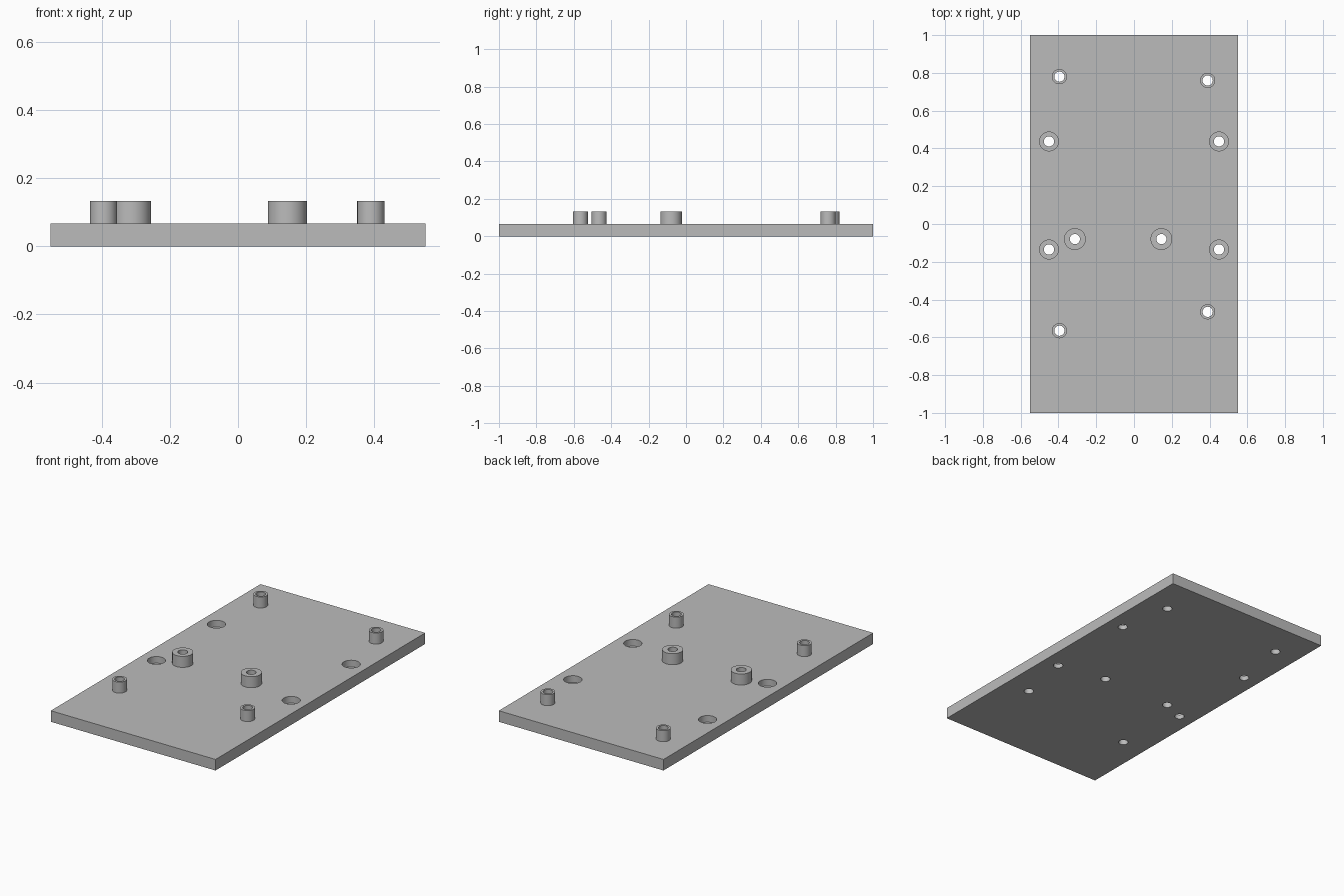
import bpy
import bmesh
from math import cos, sin, tau, radians

cube = bpy.data.objects.get("Cube")
if cube:
    bpy.data.objects.remove(cube, do_unlink=True)

HALF_X, HALF_Y = 0.55, 1.0
THICK, TOP = 0.0667, 0.1333
BORE_R, SINK_R, SINK_FLOOR = 0.027, 0.05, 0.0267
SIDES = 48

grey = bpy.data.materials.new("plain_grey")
grey.use_nodes = True
colour = (0.5, 0.5, 0.5, 1)
grey.diffuse_color = colour
grey.node_tree.nodes["Principled BSDF"].inputs["Base Color"].default_value = colour


def make_object(name, bm):
    bmesh.ops.recalc_face_normals(bm, faces=bm.faces)
    mesh = bpy.data.meshes.new(name)
    bm.to_mesh(mesh)
    bm.free()
    mesh.materials.append(grey)
    obj = bpy.data.objects.new(name, mesh)
    bpy.context.collection.objects.link(obj)
    return obj


def lathe(bm, centre, profile, capped):
    """Turn a list of (radius, height) points around a vertical axis."""
    x, y = centre
    rings = [[bm.verts.new((x + r * cos(tau * i / SIDES), y + r * sin(tau * i / SIDES), z))
              for i in range(SIDES)] for r, z in profile]
    for a, b in zip(rings, rings[1:]):
        for i in range(SIDES):
            j = (i + 1) % SIDES
            bm.faces.new((a[i], a[j], b[j], b[i]))
    if capped:
        bm.faces.new(rings[0])
        bm.faces.new(rings[-1])


def smooth(obj):
    bpy.ops.object.select_all(action="DESELECT")
    obj.select_set(True)
    bpy.context.view_layer.objects.active = obj
    bpy.ops.object.shade_smooth_by_angle(angle=radians(30))


# Hole positions
posts = {"back_right_post": (-0.395, 0.78), "back_left_post": (0.39, 0.76),
         "front_left_post": (0.39, -0.465), "front_right_post": (-0.395, -0.565)}
bosses = {"right_boss": (-0.313, -0.08), "left_boss": (0.145, -0.08)}
sinks = [(side * 0.45, y) for side in (-1, 1) for y in (0.437, -0.135)]

# Base plate
bm = bmesh.new()
bmesh.ops.create_cube(bm, size=1)
bmesh.ops.scale(bm, vec=(2 * HALF_X, 2 * HALF_Y, THICK), verts=bm.verts)
bmesh.ops.translate(bm, vec=(0, 0, THICK / 2), verts=bm.verts)
plate = make_object("base_plate", bm)

# Cutter for straight bores and stepped screw holes
bm = bmesh.new()
for centre in [*posts.values(), *bosses.values()]:
    lathe(bm, centre, [(BORE_R, -0.1), (BORE_R, 0.2)], True)
for centre in sinks:
    lathe(bm, centre, [(BORE_R, -0.1), (BORE_R, SINK_FLOOR),
                       (SINK_R, SINK_FLOOR), (SINK_R, 0.2)], True)
cutter = make_object("hole_cutter", bm)
cutter.hide_render = True

cut = plate.modifiers.new("holes", "BOOLEAN")
cut.operation = "DIFFERENCE"
cut.solver = "EXACT"
cut.object = cutter
bpy.context.view_layer.objects.active = plate
bpy.ops.object.modifier_apply(modifier=cut.name)
bpy.data.objects.remove(cutter, do_unlink=True)
smooth(plate)

# Hollow posts and bosses standing on the plate
for group, radius in ((posts, 0.04), (bosses, 0.0575)):
    for name, centre in group.items():
        bm = bmesh.new()
        lathe(bm, centre, [(radius, THICK), (radius, TOP), (BORE_R, TOP), (BORE_R, THICK)], False)
        smooth(make_object(name, bm))
